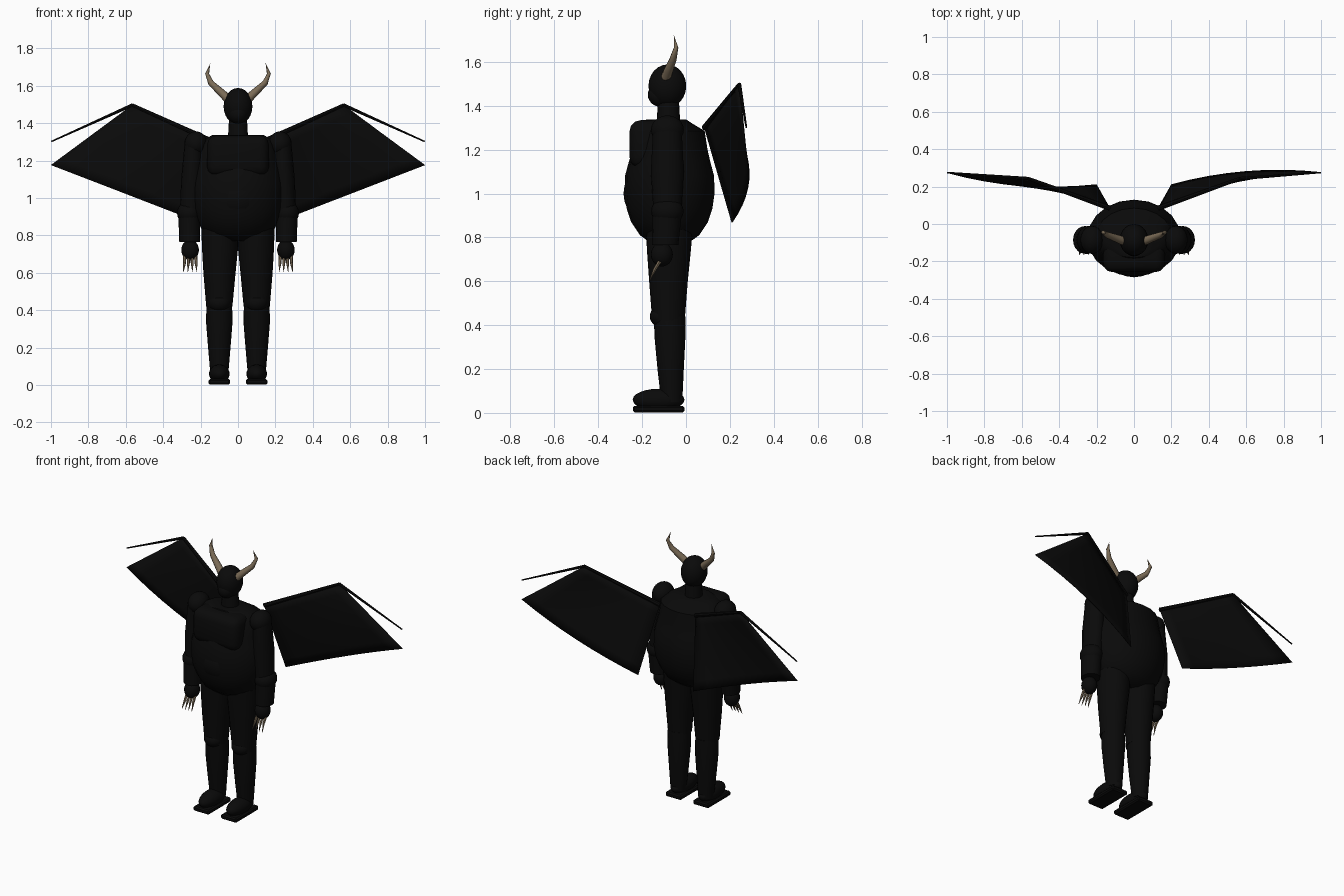
import bpy, bmesh, math
from mathutils import Vector, Matrix

if "Cube" in bpy.data.objects:
    bpy.data.objects.remove(bpy.data.objects["Cube"])


def material(name, rgb):
    m = bpy.data.materials.new(name)
    m.diffuse_color = (*rgb, 1)
    m.use_nodes = True
    m.node_tree.nodes["Principled BSDF"].inputs["Base Color"].default_value = m.diffuse_color
    return m


BLACK = material("charcoal black", (0.003, 0.003, 0.003))
HORN = material("horn tan", (0.2, 0.15, 0.095))


def finish(name, bm, mat, angle=40):
    bmesh.ops.recalc_face_normals(bm, faces=bm.faces)
    me = bpy.data.meshes.new(name)
    for f in bm.faces:
        f.smooth = True
    bm.to_mesh(me)
    bm.free()
    me.set_sharp_from_angle(angle=math.radians(angle))
    me.materials.append(mat)
    ob = bpy.data.objects.new(name, me)
    bpy.context.collection.objects.link(ob)
    return ob


def skin(name, rings, mat):
    """Join equal point rings into a closed skin."""
    bm = bmesh.new()
    vs = [[bm.verts.new(p) for p in r] for r in rings]
    n = len(vs[0])
    for a, b in zip(vs, vs[1:]):
        for i in range(n):
            bm.faces.new((a[i], a[(i + 1) % n], b[(i + 1) % n], b[i]))
    bm.faces.new(vs[0])
    bm.faces.new(vs[-1])
    return finish(name, bm, mat)


def loft(name, sections, mat=BLACK, n=20):
    """Stack level ellipses given as (x, y, z, rx, ry)."""
    ang = [2 * math.pi * i / n for i in range(n)]
    return skin(name, [[(x + rx * math.cos(a), y + ry * math.sin(a), z) for a in ang]
                       for x, y, z, rx, ry in sections], mat)


def tube(name, pts, radii, mat, n=8):
    """Round tapering tube along a path."""
    pts = [Vector(p) for p in pts]
    rings = []
    for i, (p, r) in enumerate(zip(pts, radii)):
        d = pts[min(i + 1, len(pts) - 1)] - pts[max(i - 1, 0)]
        rot = d.to_track_quat('Z', 'Y')
        rings.append([p + rot @ Vector((r * math.cos(2 * math.pi * k / n),
                                        r * math.sin(2 * math.pi * k / n), 0))
                      for k in range(n)])
    return skin(name, rings, mat)


def ball(name, c, r, mat=BLACK):
    bm = bmesh.new()
    bmesh.ops.create_uvsphere(bm, u_segments=20, v_segments=12, radius=1,
                              matrix=Matrix.Translation(c) @ Matrix.Diagonal((*r, 1)))
    return finish(name, bm, mat)


def slab(name, c, size, bevel, segments=1):
    bm = bmesh.new()
    bmesh.ops.create_cube(bm, size=1, matrix=Matrix.Translation(c)
                          @ Matrix.Diagonal((*size, 1)))
    bmesh.ops.bevel(bm, geom=bm.edges[:], offset=bevel, segments=segments,
                    profile=0.5, affect='EDGES')
    return finish(name, bm, BLACK, 30)


# Torso, from hips to the flat shoulder line
loft("torso", [
    (0, -0.075, 0.77, 0.1, 0.08), (0, -0.075, 0.81, 0.18, 0.135),
    (0, -0.075, 0.87, 0.215, 0.175), (0, -0.075, 0.93, 0.24, 0.195),
    (0, -0.075, 1.0, 0.25, 0.205), (0, -0.075, 1.08, 0.25, 0.203),
    (0, -0.075, 1.14, 0.235, 0.187), (0, -0.072, 1.2, 0.22, 0.17),
    (0, -0.07, 1.285, 0.205, 0.155), (0, -0.085, 1.318, 0.17, 0.115),
    (0, -0.09, 1.338, 0.135, 0.09)])
ball("belly", (0, -0.15, 1.0), (0.15, 0.135, 0.14))
slab("chest", (0, -0.175, 1.225), (0.33, 0.165, 0.218), 0.05, 3)
loft("neck", [(0, -0.08, 1.3, 0.055, 0.055), (0, -0.08, 1.44, 0.047, 0.047)])

# Head with muzzle
ball("head", (0, -0.085, 1.49), (0.077, 0.086, 0.098))
ball("muzzle", (0, -0.118, 1.45), (0.052, 0.056, 0.054))

for side, s in (("right", 1), ("left", -1)):
    # Curved horns
    tube(side + "_horn",
         [(s * 0.045, -0.095, 1.52), (s * 0.085, -0.08, 1.56), (s * 0.145, -0.058, 1.615),
          (s * 0.165, -0.045, 1.665), (s * 0.147, -0.055, 1.722)],
         [0.024, 0.021, 0.016, 0.0105, 0.001], HORN, 10)

    # Arm
    ball(side + "_shoulder", (s * 0.225, -0.085, 1.29), (0.062, 0.075, 0.066))
    loft(side + "_upper_arm", [(s * 0.252, -0.085, 0.94, 0.058, 0.065),
                               (s * 0.247, -0.085, 1.1, 0.057, 0.075),
                               (s * 0.235, -0.085, 1.3, 0.05, 0.065)], n=16)
    ball(side + "_elbow", (s * 0.262, -0.085, 0.92), (0.064, 0.074, 0.064))
    loft(side + "_forearm", [(s * 0.258, -0.095, 0.765, 0.056, 0.06),
                             (s * 0.262, -0.085, 0.93, 0.058, 0.068)], n=16)
    ball(side + "_hand", (s * 0.256, -0.11, 0.722), (0.047, 0.05, 0.055))
    for k in range(4):
        x = 0.226 + 0.02 * k
        tube(f"{side}_claw_{k + 1}",
             [(s * x, -0.12, 0.69), (s * (x - 0.001), -0.142, 0.655),
              (s * (x + 0.004 * (k - 1.5)), -0.165, 0.605)],
             [0.009, 0.008, 0.001], HORN, 6)

    # Leg, knee and foot
    loft(side + "_thigh", [(s * 0.1, -0.08, 0.42, 0.07, 0.074),
                           (s * 0.099, -0.08, 0.6, 0.086, 0.088),
                           (s * 0.096, -0.078, 0.74, 0.097, 0.1),
                           (s * 0.096, -0.075, 0.86, 0.1, 0.108)])
    ball(side + "_knee", (s * 0.1, -0.11, 0.44), (0.06, 0.055, 0.05))
    loft(side + "_shin", [(s * 0.1, -0.065, 0.05, 0.047, 0.048),
                          (s * 0.1, -0.07, 0.2, 0.06, 0.06),
                          (s * 0.1, -0.073, 0.34, 0.071, 0.07),
                          (s * 0.1, -0.075, 0.44, 0.068, 0.072)])
    ball(side + "_foot", (s * 0.1, -0.125, 0.06), (0.055, 0.118, 0.05))
    slab(side + "_sole", (s * 0.1, -0.125, 0.017), (0.115, 0.235, 0.03), 0.008)

    # Wing membrane: four-cornered sheet, lower edge bowed back on one side
    # and forward on the other
    root, bend = Vector((s * 0.13, 0.085, 1.3)), Vector((s * 0.565, 0.243, 1.497))
    low, tip = Vector((s * 0.2, 0.21, 0.868)), Vector((s * 1.0, 0.275, 1.176))
    n = 8
    bm = bmesh.new()
    grid = []
    for i in range(n + 1):
        u = i / n
        top, bottom = root.lerp(bend, u), low.lerp(tip, u)
        bottom.y += s * 0.038 * 4 * u * (1 - u)
        grid.append([bm.verts.new(top.lerp(bottom, j / n)) for j in range(n + 1)])
    for i in range(n):
        for j in range(n):
            bm.faces.new((grid[i][j], grid[i + 1][j], grid[i + 1][j + 1], grid[i][j + 1]))
    wing = finish(side + "_wing_membrane", bm, BLACK)
    mod = wing.modifiers.new("thickness", 'SOLIDIFY')
    mod.thickness, mod.offset = 0.005, 0

    # Wing bones
    tube(side + "_wing_arm", [root, bend], [0.014, 0.009], BLACK)
    tube(side + "_wing_finger", [bend, (s * 0.998, 0.275, 1.302)], [0.009, 0.004], BLACK)
